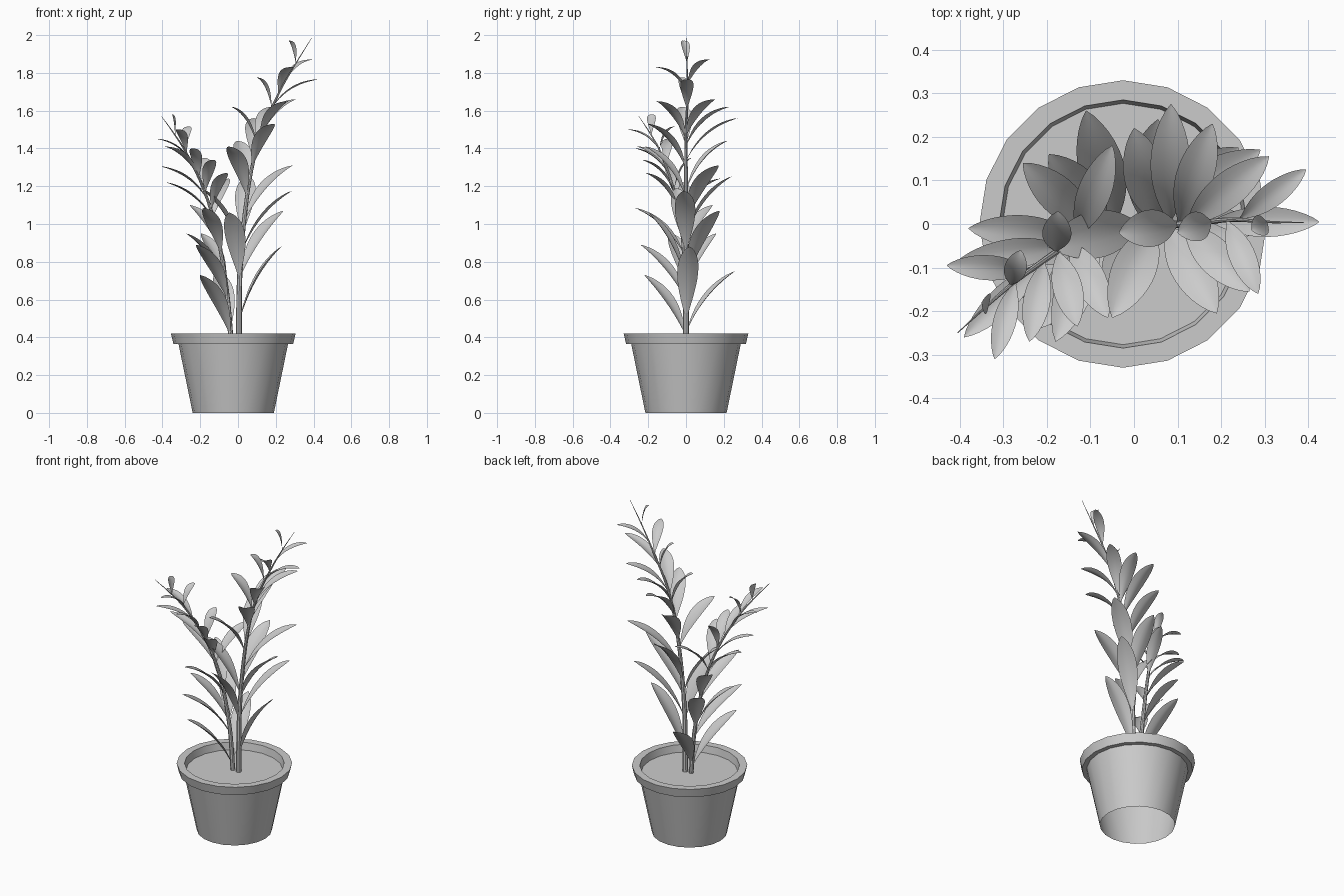
import bpy, math
from mathutils import Vector

if "Cube" in bpy.data.objects:
    bpy.data.objects.remove(bpy.data.objects["Cube"])

def make(name, verts, faces, angle=35):
    me = bpy.data.meshes.new(name)
    me.from_pydata(verts, [], faces)
    me.shade_smooth()
    me.set_sharp_from_angle(angle=math.radians(angle))
    ob = bpy.data.objects.new(name, me)
    bpy.context.collection.objects.link(ob)
    return ob

def lathe(name, profile, cx, n=20, cap_last=False):
    verts = [(cx + r * math.sin(2 * math.pi * i / n), r * math.cos(2 * math.pi * i / n), z)
             for r, z in profile for i in range(n)]
    faces = [(k*n + i, k*n + (i+1) % n, (k+1)*n + (i+1) % n, (k+1)*n + i)[::-1]
             for k in range(len(profile) - 1) for i in range(n)]
    if cap_last:
        faces.append(tuple((len(profile)-1)*n + i for i in reversed(range(n))))
    return make(name, verts, faces)

# pot (open underneath) and soil
lathe("pot", [(0.215, 0), (0.29, 0.365), (0.317, 0.365), (0.33, 0.42),
              (0.285, 0.42), (0.275, 0.36)], -0.025)
lathe("soil", [(0.277, 0.375)], -0.025, cap_last=True)

# stems: smooth path through a few points, tapered tube
def smooth_path(pts, steps=4):
    p = [Vector(q) for q in pts]
    p = [2*p[0] - p[1]] + p + [2*p[-1] - p[-2]]
    out = []
    for i in range(1, len(p) - 2):
        a, b, c, d = p[i-1:i+3]
        for s in range(steps):
            t = s / steps
            out.append(0.5 * (2*b + (c-a)*t + (2*a-5*b+4*c-d)*t*t + (3*b-a-3*c+d)*t**3))
    return out + [p[-2]]

def tube(name, path, r0, r1, n=8):
    verts = []
    for k, p in enumerate(path):
        d = (path[min(k+1, len(path)-1)] - path[max(k-1, 0)]).normalized()
        u = d.cross(Vector((0, 1, 0))).normalized()
        v = d.cross(u)
        r = r0 + (r1 - r0) * k / (len(path) - 1)
        verts += [p + r*(u*math.cos(2*math.pi*i/n) + v*math.sin(2*math.pi*i/n)) for i in range(n)]
    faces = [(k*n+i, k*n+(i+1) % n, (k+1)*n+(i+1) % n, (k+1)*n+i)
             for k in range(len(path)-1) for i in range(n)]
    return make(name, verts, faces)

def at_height(path, z):
    for a, b in zip(path, path[1:]):
        if a.z <= z <= b.z:
            return a.lerp(b, (z - a.z) / (b.z - a.z))
    return path[0].copy()

# leaf: arched blade, narrow stalk, shallow fold along the midrib
def leaf(name, base, tip, half, arch, rows=14, cols=6):
    d = tip - base
    flat = Vector((d.x, d.y, 0))
    side = Vector((-d.y, d.x, 0)).normalized()
    ctrl = base + flat * 0.32 + Vector((0, 0, d.z * arch))
    peak = 0.61**1.25 * 0.39**0.8
    verts = []
    for k in range(rows + 1):
        t = 1 - (1 - k / rows)**1.2
        c = base*(1-t)**2 + ctrl*2*t*(1-t) + tip*t*t
        tan = ((ctrl-base)*(1-t) + (tip-ctrl)*t).normalized()
        up = tan.cross(side)
        if up.z < 0:
            up = -up
        w = half * max(0.09 if t < 0.5 else 0.02, t**1.25 * (1-t)**0.8 / peak)
        for j in range(cols + 1):
            s = 2*j/cols - 1
            verts.append(c + side*(w*s) + up*(w*0.25*abs(s)**1.5))
    m = cols + 1
    faces = [(k*m+j, k*m+j+1, (k+1)*m+j+1, (k+1)*m+j) for k in range(rows) for j in range(cols)]
    return make(name, verts, faces, 80)

tall = smooth_path([(0.005, 0, 0.36), (0.008, 0, 0.7), (0.03, 0, 1.0), (0.07, 0, 1.28),
                    (0.13, 0, 1.5), (0.22, 0.01, 1.7), (0.30, 0.005, 1.84), (0.39, 0.003, 1.985)])
short = smooth_path([(-0.035, 0, 0.36), (-0.06, 0, 0.65), (-0.11, -0.02, 0.95), (-0.18, -0.065, 1.18),
                     (-0.27, -0.13, 1.37), (-0.34, -0.19, 1.48), (-0.405, -0.25, 1.57)])
tube("tall_stem", tall, 0.016, 0.001)
tube("short_stem", short, 0.014, 0.001)

# leaf tips on each stem
tall_tips = [(.23, .02, .88), (.24, .175, 1.07), (.285, -.01, 1.175), (.29, .17, 1.31),
             (-.20, -.05, 1.19), (-.045, -.2, 1.06), (-.05, -.215, 1.41), (.19, -.205, 1.53),
             (.265, -.155, 1.65), (.285, -.16, 1.83), (-.035, -.02, 1.62), (.10, -.02, 1.775),
             (.27, -.015, 1.97), (.425, .005, 1.765), (.395, .125, 1.87), (.31, .155, 1.66),
             (.18, .23, 1.62), (.085, .275, 1.56), (.0, .22, 1.44), (.055, .24, 1.25)]
short_tips = [(-.2, -.22, .73), (-.11, .26, .75), (-.22, -.24, .89), (-.275, -.08, .95),
              (-.195, .16, .95), (-.18, -.27, 1.085), (-.255, .14, 1.1), (-.38, -.01, 1.22),
              (-.06, -.215, 1.27), (-.41, -.09, 1.305), (-.05, .18, 1.24), (-.175, .03, 1.35),
              (-.13, -.235, 1.34), (-.24, -.27, 1.4), (-.39, -.26, 1.41), (-.43, -.095, 1.45),
              (-.32, -.31, 1.5), (-.26, -.06, 1.515), (-.35, -.18, 1.58)]

# stem, tips, tip height range, drop range, half width, width falloff
for name, path, tips, z0, z1, d0, d1, h, fall in (
        ("tall", tall, tall_tips, 0.75, 1.9, 0.42, 0.12, 0.056, 3),
        ("short", short, short_tips, 0.7, 1.55, 0.33, 0.11, 0.053, 1.5)):
    for i, tip in enumerate(tips):
        f = max(0, min(1, (tip[2] - z0) / (z1 - z0)))
        drop = d0 + (d1 - d0) * f**1.25
        leaf(f"{name}_leaf_{i+1}", at_height(path, tip[2] - drop), Vector(tip),
             h * (1 - 0.55 * f**fall), 0.62 + 0.28 * f**2)
